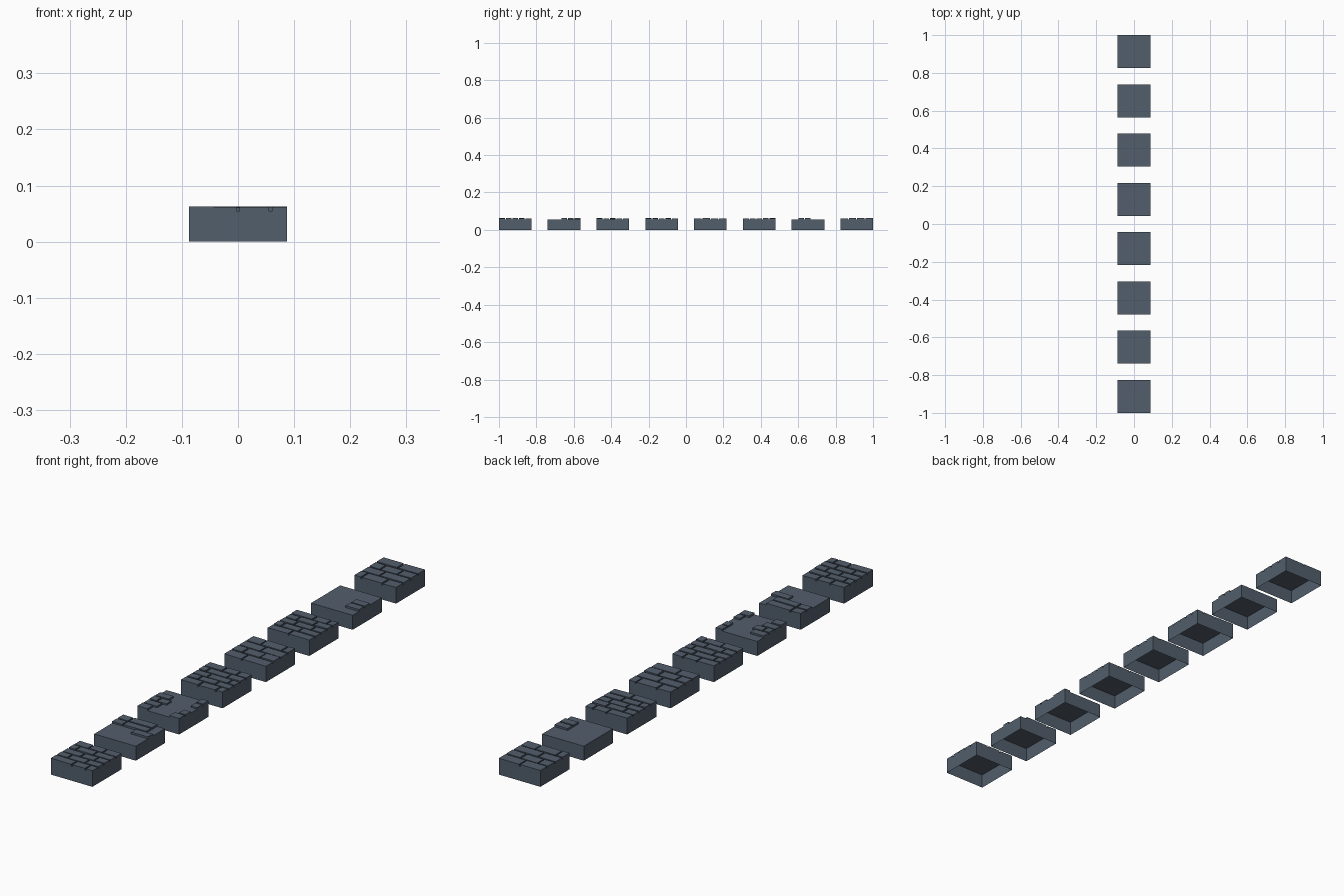
import bpy, bmesh, random

if "Cube" in bpy.data.objects:
    bpy.data.objects.remove(bpy.data.objects["Cube"])

random.seed(4)
W = 0.175            # side of each square base
FLOOR = 0.055        # height of the mortar floor
GAP = 0.0055         # mortar joint width
PITCH = (2 - W) / 7

stone = bpy.data.materials.new("slate_grey")
stone.diffuse_color = (0.085, 0.112, 0.15, 1)
stone.use_nodes = True
stone.node_tree.nodes["Principled BSDF"].inputs["Base Color"].default_value = stone.diffuse_color

# Brick layouts, front base first. Rows run from back to front;
# a run of one letter is a brick, a dot is bare floor.
LAYOUTS = [
    ["aaaabbbbcccc", "aabbbbbccccc", "aaaaabbbbccc", "aaabbbbbcccc", "aaaaaabbbbcc"],
    ["aaabbbbbbb..", "aaabbbbbbb..", ".......ccccc", "............", "............"],
    ["..........bb", "aaaa......bb", "aabbb.......", "aaaa......cc", "aaa......ccc"],
    ["aaaaabbbbccc", "aabbbbbbcccc", "aaaabbbbbbcc", "aaabbbbbcccc", "aaaaabbbbbcc"],
    ["aaaabbbbbbcc", "aaaaaabbbbbb", "aaabbbbbcccc", "aaaaabbbbbbb"],
    ["aaaaaabbbbcc", "aaabbbbbcccc", "aaaabbbbbccc", "aabbbbbccccc", "aaaaaabbbbbb"],
    ["............", "............", "........aaaa", "........aaaa", "............"],
    ["aaaaaabbbbbb", "aaabbbbbcccc", "aaaaabbbbbbb", "aabbbbbbcccc"],
]


def open_box(bm, x0, x1, y0, y1, z0, za, zb):
    """Box without a bottom; its top slopes from za (left) to zb (right)."""
    pts = ((x0, y0, za), (x1, y0, zb), (x1, y1, zb), (x0, y1, za))
    lo = [bm.verts.new((x, y, z0)) for x, y, z in pts]
    hi = [bm.verts.new(p) for p in pts]
    bm.faces.new(hi)
    for i in range(4):
        j = (i + 1) % 4
        bm.faces.new((lo[i], lo[j], hi[j], hi[i]))


def runs(row):
    """Start, end of every brick in a row."""
    start = 0
    for i in range(1, len(row) + 1):
        if i == len(row) or row[i] != row[start]:
            if row[start] != ".":
                yield start, i
            start = i


def finish(bm, name, y):
    mesh = bpy.data.meshes.new(name)
    bm.to_mesh(mesh)
    bm.free()
    mesh.materials.append(stone)
    ob = bpy.data.objects.new(name, mesh)
    ob.location.y = y
    bpy.context.collection.objects.link(ob)


h = W / 2
for n, rows in enumerate(LAYOUTS):
    yc = -1 + h + n * PITCH

    # hollow plinth, open underneath
    bm = bmesh.new()
    open_box(bm, -h, h, -h, h, 0, FLOOR, FLOOR)
    finish(bm, f"base_{n + 1}", yc)

    # raised bricks, flush with the plinth at the outer edges
    bm = bmesh.new()
    step = W / len(rows)
    for r, row in enumerate(rows):
        y1 = h - r * step
        y0 = y1 - step
        y1 -= GAP / 2 if r else 0
        y0 += GAP / 2 if r < len(rows) - 1 else 0
        for a, b in runs(row):
            x0 = -h + W * a / 12 + (GAP / 2 if a else 0)
            x1 = -h + W * b / 12 - (GAP / 2 if b < 12 else 0)
            top = FLOOR + random.uniform(0.0055, 0.0075)
            tilt = random.uniform(-0.0006, 0.0006)
            open_box(bm, x0, x1, y0, y1, FLOOR, top - tilt, top + tilt)
    finish(bm, f"bricks_{n + 1}", yc)
